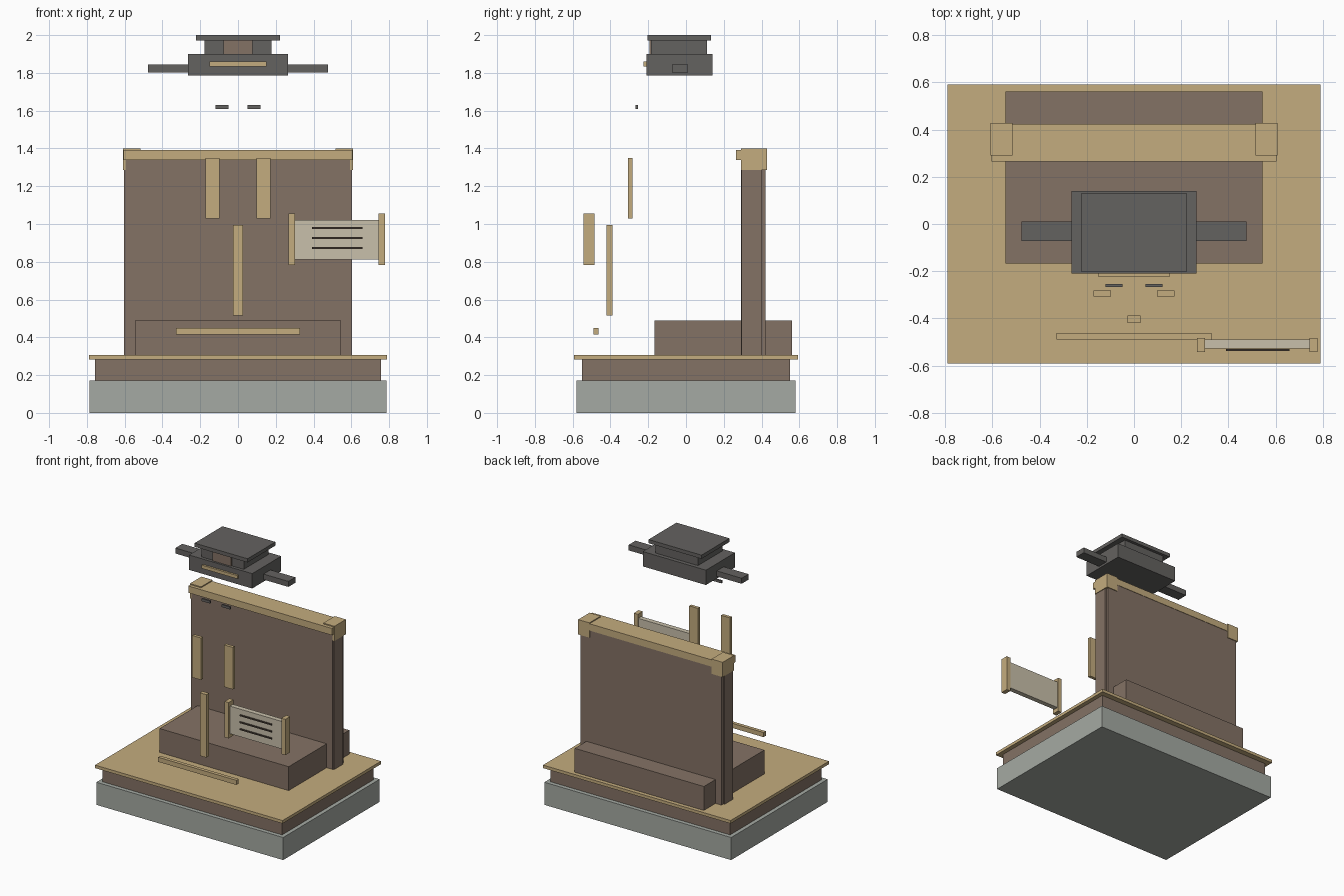
import bpy
import bmesh
from mathutils import Matrix, Vector

cube = bpy.data.objects.get("Cube")
if cube:
    bpy.data.objects.remove(cube, do_unlink=True)


def material(name, hex_code):
    srgb = [int(hex_code[i:i + 2], 16) / 255 for i in (0, 2, 4)]
    colour = [c / 12.92 if c < 0.04 else ((c + 0.055) / 1.055) ** 2.4 for c in srgb] + [1]
    mat = bpy.data.materials.new(name)
    mat.use_nodes = True
    mat.diffuse_color = colour
    mat.node_tree.nodes["Principled BSDF"].inputs["Base Color"].default_value = colour
    return mat


tan = material("tan wood", "C4AC7E")
brown = material("brown wood", "847265")
charcoal = material("charcoal", "646260")
stone = material("pale stone", "A5AAA3")
paper = material("parchment", "C9C0AB")
ink = material("dark ink", "4C4239")


def box(name, mat, x, y, z, mirror=False):
    """Box between (low, high) limits; a mirrored box gets a twin at -x."""
    sides = (("_left", 1), ("_right", -1)) if mirror else (("", 1),)
    for suffix, sign in sides:
        low, high = Vector((x[0], y[0], z[0])), Vector((x[1], y[1], z[1]))
        centre = (low + high) / 2
        centre.x *= sign
        bm = bmesh.new()
        bmesh.ops.create_cube(bm, size=1, matrix=Matrix.Diagonal((high - low).to_4d()))
        mesh = bpy.data.meshes.new(name + suffix)
        bm.to_mesh(mesh)
        bm.free()
        mesh.materials.append(mat)
        obj = bpy.data.objects.new(name + suffix, mesh)
        obj.location = centre
        bpy.context.collection.objects.link(obj)


def wide(half):
    return (-half, half)


# Stepped plinth
box("stone_base", stone, wide(0.787), wide(0.581), (0, 0.172))
box("wooden_step", brown, wide(0.757), wide(0.55), (0.172, 0.283))
box("platform_board", tan, wide(0.79), wide(0.592), (0.283, 0.306))

# Seat block and tall back
box("seat", brown, wide(0.544), (-0.167, 0.562), (0.306, 0.488))
box("back_panel", brown, wide(0.594), (0.29, 0.422), (0.306, 1.342))
box("back_edge", brown, (0.59, 0.604), (0.295, 0.4), (0.306, 1.342), mirror=True)
box("top_rail", tan, wide(0.605), (0.266, 0.425), (1.34, 1.392))
box("rail_cap", tan, (0.515, 0.609), (0.291, 0.428), (1.287, 1.4), mirror=True)

# Floating trim in front of the seat
box("upper_slat", tan, (0.098, 0.171), (-0.307, -0.283), (1.03, 1.35), mirror=True)
box("centre_slat", tan, wide(0.027), (-0.42, -0.388), (0.515, 0.995))
box("lower_bar", tan, wide(0.329), (-0.49, -0.463), (0.415, 0.45))

# Scroll with end rods and written lines
for side, x in (("inner", 0.284), ("outer", 0.762)):
    box("scroll_rod_" + side, tan, (x - 0.017, x + 0.017), (-0.543, -0.484), (0.782, 1.055))
box("scroll_sheet", paper, (0.3, 0.746), (-0.527, -0.49), (0.812, 1.022))
for i in range(3):
    z = 0.979 - i * 0.053
    box("scroll_line_%d" % (i + 1), ink, (0.391, 0.659), (-0.538, -0.53), (z - 0.005, z + 0.005))

# Hat with side wings, front band and flat top
box("hat_body", charcoal, wide(0.266), (-0.209, 0.14), (1.787, 1.9))
box("hat_wing", charcoal, (0.266, 0.476), (-0.073, 0.01), (1.803, 1.845), mirror=True)
box("hat_crown", charcoal, wide(0.178), (-0.185, 0.11), (1.9, 1.972))
box("hat_front_panel", brown, wide(0.077), (-0.194, -0.185), (1.9, 1.972))
box("hat_top", charcoal, wide(0.223), (-0.204, 0.132), (1.972, 2))
box("hat_band", tan, wide(0.151), (-0.224, -0.209), (1.835, 1.86))

# Eyebrows
box("eyebrow", charcoal, (0.049, 0.12), (-0.267, -0.254), (1.61, 1.629), mirror=True)
